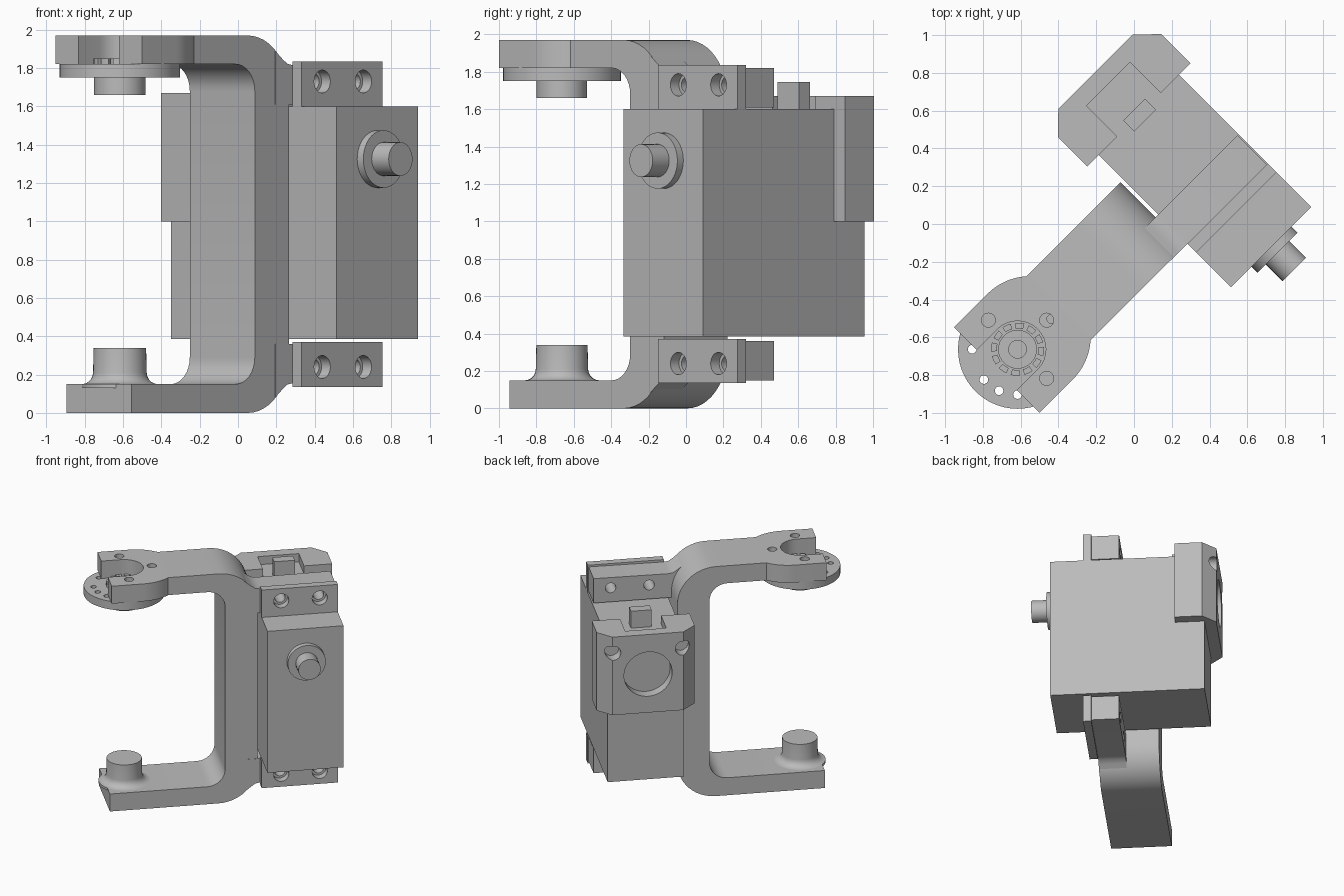
import bpy, bmesh
from math import sin, cos, pi, radians
from mathutils import Matrix

cube = bpy.data.objects.get("Cube")
if cube:
    bpy.data.objects.remove(cube)

grey = bpy.data.materials.new("plain grey")
grey.use_nodes = True
GREY = (0.5, 0.5, 0.5, 1)
grey.diffuse_color = GREY
grey.node_tree.nodes["Principled BSDF"].inputs["Base Color"].default_value = GREY

TURN = Matrix.Rotation(pi / 4, 4, "Z")   # whole assembly stands diagonally
parts = []


def finish(name, bm):
    bmesh.ops.recalc_face_normals(bm, faces=bm.faces)
    mesh = bpy.data.meshes.new(name)
    bm.to_mesh(mesh)
    bm.free()
    mesh.materials.append(grey)
    obj = bpy.data.objects.new(name, mesh)
    bpy.context.collection.objects.link(obj)
    obj.matrix_world = TURN
    parts.append(obj)
    return obj


def place(a, b, t, axis):
    return (a, b, t) if axis == "z" else (a, t, b)


def prism(name, outline, lo, hi, axis="z"):
    """Extrude an outline along z (plan) or y (side profile)."""
    bm = bmesh.new()
    face = bm.faces.new([bm.verts.new(place(a, b, lo, axis)) for a, b in outline])
    ext = bmesh.ops.extrude_face_region(bm, geom=[face])["geom"]
    verts = [v for v in ext if isinstance(v, bmesh.types.BMVert)]
    bmesh.ops.translate(bm, verts=verts, vec=place(0, 0, hi - lo, axis))
    return finish(name, bm)


def box(name, x, y, z):
    return prism(name, [(x[0], y[0]), (x[1], y[0]), (x[1], y[1]), (x[0], y[1])], *z)


def lathe(name, profile, centre, axis="z", n=40):
    """Stack of (radius, height) rings closed at both ends."""
    bm = bmesh.new()
    rings = [[bm.verts.new(place(centre[0] + r * cos(2 * pi * i / n),
                                 centre[1] + r * sin(2 * pi * i / n), h, axis))
              for i in range(n)] for r, h in profile]
    for low, top in zip(rings, rings[1:]):
        for i in range(n):
            j = (i + 1) % n
            bm.faces.new((low[i], low[j], top[j], top[i]))
    bm.faces.new(rings[0])
    bm.faces.new(rings[-1])
    return finish(name, bm)


def cut(obj, cutter):
    mod = obj.modifiers.new("cut", "BOOLEAN")
    mod.operation = "DIFFERENCE"
    mod.solver = "EXACT"
    mod.object = cutter
    bpy.context.view_layer.update()
    bpy.context.view_layer.objects.active = obj
    bpy.ops.object.modifier_apply(modifier=mod.name)
    parts.remove(cutter)
    bpy.data.objects.remove(cutter)


def drill(obj, centre, r, lo, hi, axis="z", n=24):
    cut(obj, lathe("drill", [(r, lo), (r, hi)], centre, axis, n))


def arc(cx, cy, r, start, end, steps=12):
    angles = [radians(start + (end - start) * i / steps) for i in range(steps + 1)]
    return [(cx + r * cos(a), cy + r * sin(a)) for a in angles]


PX, PY = -0.905, -0.033      # hinge axis
W = 0.24                     # half width of the bracket
MID = 0.985                  # mid height
END = -1.06
flip = lambda pts: [(a, 2 * MID - b) for a, b in pts]

# C-shaped bracket with rounded corners
outer = arc(-0.2, 1.665, 0.305, 90, 0)
inner = arc(-0.289, 1.68, 0.14, 0, 90, 8)
profile = ([(-0.6, 1.97)] + outer + flip(outer)[::-1] + [(END, 0), (END, 0.15)]
           + flip(inner)[::-1] + inner + [(-0.6, 1.82)])
prism("bracket", profile, PY - W, PY + W, "y")

# Forked head of the upper arm
side = [(-0.6, -W)] + arc(-0.81, 0, 0.32, -50, -90, 8) + [(END, -0.32), (END, -0.15)]
slot = arc(PX, 0, 0.15, -90, 90, 16)
outline = side + slot + [(a, -b) for a, b in side[::-1]]
head = prism("upper_arm_head", [(a, b + PY) for a, b in outline], 1.82, 1.97)
for dx, dy in ((0, 1), (1, 0), (0, -1)):
    drill(head, (PX + 0.218 * dx, PY + 0.218 * dy), 0.037, 1.8, 2)

# Pivot boss on the lower arm
flare = [(0.2 - 0.06 * sin(t * pi / 10), 0.21 - 0.06 * cos(t * pi / 10)) for t in range(6)]
lathe("lower_pivot_boss", [(0.2, 0.13)] + flare + [(0.137, 0.34)], (PX, PY))

# Round horn with socket, screw holes and toothed collar
horn = lathe("horn_disc", [(0.135, 1.66), (0.135, 1.75), (0.315, 1.75), (0.315, 1.82)],
             (PX, PY), n=56)
drill(horn, (PX, PY), 0.1, 1.71, 1.9, n=32)
drill(horn, (PX, PY), 0.047, 1.6, 1.9)
for angle in (135, 177, 201, 225, 315, 357, 21, 45):
    a = radians(angle)
    drill(horn, (PX + 0.24 * cos(a), PY + 0.24 * sin(a)), 0.023, 1.7, 1.9, n=16)
for i in range(12):
    ring = arc(PX, PY, 0.14, 30 * i, 30 * i + 20, 4) + arc(PX, PY, 0.11, 30 * i + 20, 30 * i, 4)
    prism("horn_tooth", ring, 1.815, 1.85)

# Actuator body with output shaft
U0, U1 = 0.127, 0.728
box("actuator_body", (U0, U1), (-0.6, 0.622), (0.385, 1.6))
lathe("shaft_collar", [(0.15, -0.59), (0.15, -0.645)], (0.43, 1.325), "y")
lathe("output_shaft", [(0.088, -0.63), (0.088, -0.77)], (0.43, 1.325), "y", 32)

# Mounting ears and bracket tabs, top and bottom
tab = [(0, 1.61), (0.72, 1.61), (0.72, 1.82), (0.13, 1.815), (0.09, 1.822),
       (0.056, 1.845), (0, 1.89)]
for level, mirror in (("upper", lambda p: p), ("lower", flip)):
    ear_z = sorted(p[1] for p in mirror([(0, 1.6), (0, 1.835)]))
    ear = box(level + "_mounting_ear", (U0, U1), (-0.34, -0.275), ear_z)
    lug = prism(level + "_bracket_tab", mirror(tab), -0.275, -0.055, "y")
    for u in (0.282, 0.586):
        centre = mirror([(u, 1.73)])[0]
        drill(ear, centre, 0.06, -0.4, -0.2, "y")
        drill(lug, centre, 0.042, -0.3, 0, "y")

# Chamfered rear cap with a notch, bore and screw holes
plan = [(0.04, 0.39), (0.265, 0.39), (0.265, 0.62), (0.59, 0.62), (0.59, 0.39),
        (0.813, 0.39), (0.813, 0.608), (0.706, 0.714), (0.147, 0.714), (0.04, 0.608)]
cap = prism("rear_cap", plan, 1.0, 1.67)
drill(cap, (0.425, 1.33), 0.19, 0.5, 0.8, "y", 48)
for u in (0.15, 0.70):
    drill(cap, (u, 1.53), 0.06, 0.615, 0.8, "y")
box("connector_plug", (0.347, 0.51), (0.346, 0.428), (1.59, 1.745))

# Smooth round surfaces, keep hard edges
bpy.ops.object.select_all(action="DESELECT")
for obj in parts:
    obj.select_set(True)
bpy.context.view_layer.objects.active = parts[0]
bpy.ops.object.shade_smooth_by_angle(angle=radians(30))
